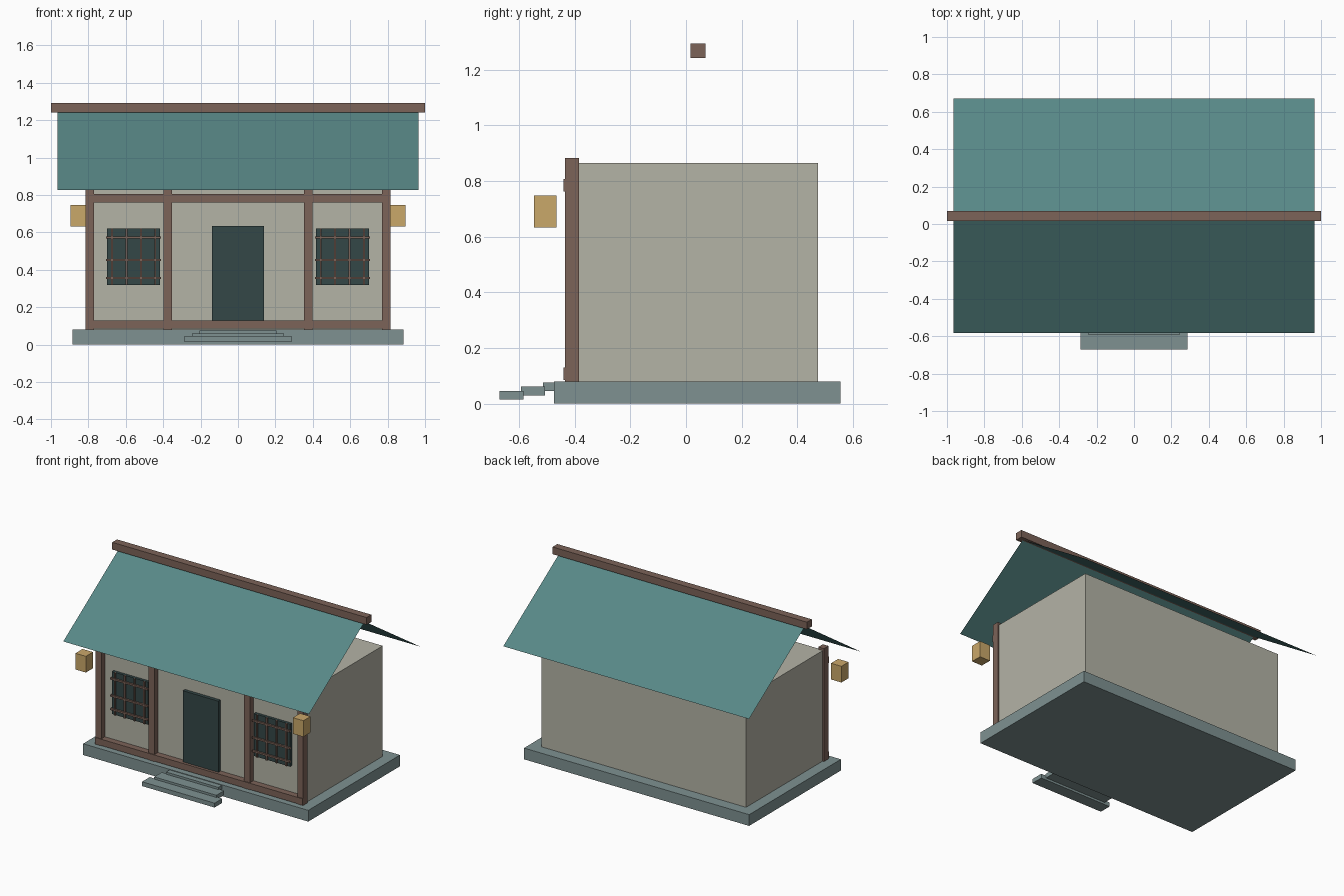
import bpy, bmesh

if "Cube" in bpy.data.objects:
    bpy.data.objects.remove(bpy.data.objects["Cube"])


def material(name, hex_code):
    def lin(c):
        c /= 255
        return c / 12.92 if c <= 0.04045 else ((c + 0.055) / 1.055) ** 2.4
    m = bpy.data.materials.new(name)
    rgb = [lin(int(hex_code[i:i + 2], 16)) for i in (0, 2, 4)]
    m.diffuse_color = (*rgb, 1)
    m.use_nodes = True
    m.node_tree.nodes["Principled BSDF"].inputs["Base Color"].default_value = m.diffuse_color
    return m


STONE = material("grey stone", "7E9191")
PLASTER = material("pale plaster", "B4B3A6")
WOOD = material("brown wood", "7C6358")
TEAL = material("teal roof", "588887")
DARK = material("dark panel", "344747")
GOLD = material("lantern gold", "CAA86A")


def finish(name, bm, mat):
    mesh = bpy.data.meshes.new(name)
    bm.to_mesh(mesh)
    bm.free()
    mesh.materials.append(mat)
    obj = bpy.data.objects.new(name, mesh)
    bpy.context.collection.objects.link(obj)
    return obj


def box(name, x, y, z, mat):
    """Box spanning the given (low, high) ranges."""
    bm = bmesh.new()
    bmesh.ops.create_cube(bm, size=1)
    for v in bm.verts:
        v.co = [r[0] + (c + 0.5) * (r[1] - r[0]) for c, r in zip(v.co, (x, y, z))]
    return finish(name, bm, mat)


def sheet(name, corners, mat):
    bm = bmesh.new()
    bm.faces.new([bm.verts.new(c) for c in corners])
    return finish(name, bm, mat)


# Plinth and walls
box("plinth", (-0.885, 0.885), (-0.475, 0.555), (0, 0.08), STONE)
box("walls", (-0.805, 0.805), (-0.395, 0.475), (0.08, 0.865), PLASTER)

# Entrance steps, each narrower and higher than the last
for i in range(3):
    w, y, z = 0.285 - 0.04 * i, -0.67 + 0.078 * i, 0.014 + 0.0155 * i
    box(f"step_{i + 1}", (-w, w), (y, y + 0.086), (z, z + 0.031), STONE)

# Timber frame on the front
for i, x in enumerate((-0.793, -0.375, 0.375, 0.793)):
    box(f"post_{i + 1}", (x - 0.0225, x + 0.0225), (-0.435, -0.385), (0.08, 0.882), WOOD)
for name, z in (("sill_beam", 0.085), ("lintel_beam", 0.761)):
    box(name, (-0.815, 0.815), (-0.44, -0.387), (z, z + 0.045), WOOD)

# Door
box("door", (-0.14, 0.14), (-0.42, -0.39), (0.1, 0.635), DARK)

# Windows with lattice, and hanging lanterns, on both sides
for side, s in (("left", -1), ("right", 1)):
    cx = s * 0.558
    box(f"{side}_window", (cx - 0.142, cx + 0.142), (-0.415, -0.39), (0.318, 0.62), DARK)
    for i in range(4):
        x = cx + (i - 1.5) * 0.077
        box(f"{side}_window_bar_{i + 1}", (x - 0.005, x + 0.005), (-0.425, -0.41), (0.318, 0.62), WOOD)
    for i, z in enumerate((0.356, 0.452, 0.573)):
        box(f"{side}_window_rail_{i + 1}", (cx - 0.147, cx + 0.147), (-0.428, -0.41), (z - 0.006, z + 0.006), WOOD)
    lx = s * 0.855
    box(f"{side}_lantern", (lx - 0.041, lx + 0.041), (-0.546, -0.466), (0.632, 0.747), GOLD)

# Thin roof slopes and ridge beam
W, RIDGE_Y, RIDGE_Z, EAVE_Z = 0.966, 0.043, 1.245, 0.826
sheet("front_roof", [(-W, -0.582, EAVE_Z), (W, -0.582, EAVE_Z), (W, RIDGE_Y, RIDGE_Z), (-W, RIDGE_Y, RIDGE_Z)], TEAL)
sheet("back_roof", [(W, 0.672, EAVE_Z), (-W, 0.672, EAVE_Z), (-W, RIDGE_Y, RIDGE_Z), (W, RIDGE_Y, RIDGE_Z)], TEAL)
box("ridge_beam", (-1, 1), (0.016, 0.07), (1.242, 1.293), WOOD)
